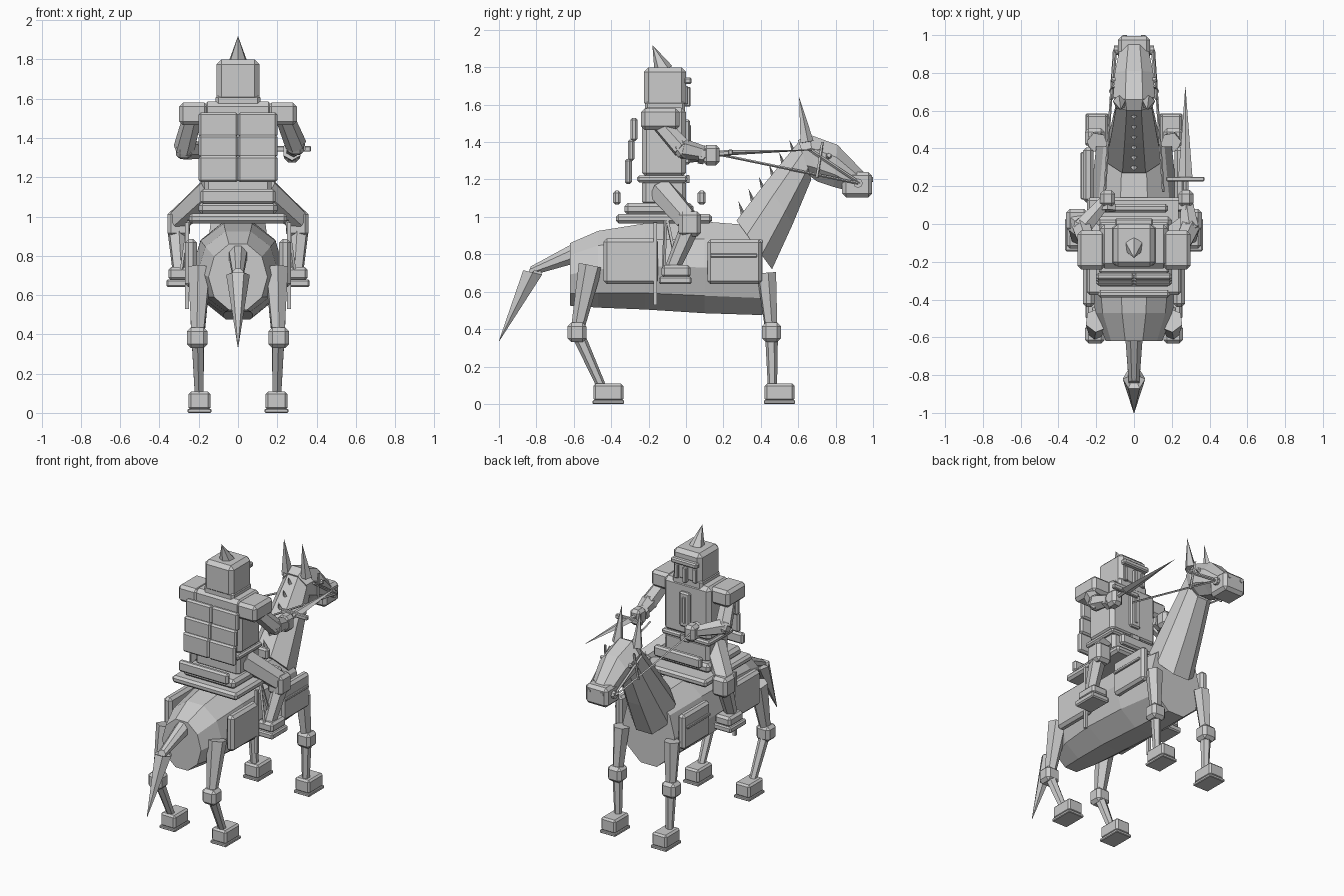
import bpy, bmesh, math
from mathutils import Vector, Matrix

grey = bpy.data.materials.new("light_grey")
grey.diffuse_color = (0.6, 0.6, 0.6, 1)


def finish(name, bm):
    bmesh.ops.recalc_face_normals(bm, faces=bm.faces)
    me = bpy.data.meshes.new(name)
    bm.to_mesh(me)
    bm.free()
    me.materials.append(grey)
    ob = bpy.data.objects.new(name, me)
    bpy.context.collection.objects.link(ob)
    return ob


def box(name, x, y, z, bevel=0.015, tilt=0.0):
    """Chamfered box from (min, max) pairs, optionally tilted about x."""
    c = Vector((sum(x) / 2, sum(y) / 2, sum(z) / 2))
    d = (abs(x[1] - x[0]), abs(y[1] - y[0]), abs(z[1] - z[0]))
    bm = bmesh.new()
    bmesh.ops.create_cube(bm, size=1, matrix=Matrix.Diagonal((*d, 1)))
    if bevel:
        bmesh.ops.bevel(bm, geom=bm.edges[:], offset=min(bevel, min(d) * 0.3),
                        segments=1, affect='EDGES')
    bm.transform(Matrix.Translation(c) @ Matrix.Rotation(tilt, 4, 'X'))
    return finish(name, bm)


def limb(name, a, b, r0, r1, n=6, flat=1.0):
    """Tapered prism or spike from a to b; flat squashes it across."""
    a, b = Vector(a), Vector(b)
    bm = bmesh.new()
    bmesh.ops.create_cone(bm, cap_ends=True, segments=n, radius1=r0, radius2=r1,
                          depth=(b - a).length)
    bmesh.ops.remove_doubles(bm, verts=bm.verts, dist=1e-5)
    q = (b - a).to_track_quat('Z', 'Y').to_matrix().to_4x4()
    bm.transform(Matrix.Translation((a + b) / 2) @ q @ Matrix.Diagonal((1, flat, 1, 1)))
    return finish(name, bm)


def loft(name, rings, n):
    """Rings are (top y, top z, bottom y, bottom z, half width)."""
    bm = bmesh.new()
    loops = []
    for ty, tz, by, bz, rx in rings:
        top, bot = Vector((0, ty, tz)), Vector((0, by, bz))
        mid, half = (top + bot) / 2, (top - bot) / 2 / math.cos(math.pi / n)
        loops.append([bm.verts.new(mid + half * math.cos(t) + Vector((rx * math.sin(t), 0, 0)))
                      for t in (2 * math.pi * (i + 0.5) / n for i in range(n))])
    for p, q in zip(loops, loops[1:]):
        for i in range(n):
            j = (i + 1) % n
            bm.faces.new((p[i], p[j], q[j], q[i]))
    bm.faces.new(loops[0])
    bm.faces.new(loops[-1])
    return finish(name, bm)


def span(s, a, b):
    return tuple(sorted((s * a, s * b)))


# Horse body, neck and head
loft("horse_body", [(-.62, .86, -.62, .525, .15), (-.47, .925, -.47, .515, .205),
                    (-.22, .965, -.22, .505, .235), (.1, .975, .1, .485, .235),
                    (.41, .95, .41, .475, .2)], 10)
loft("horse_neck", [(.27, .98, .46, .72, .16), (.43, 1.19, .57, .96, .13),
                    (.61, 1.41, .67, 1.2, .1)], 8)
loft("horse_head", [(.6, 1.41, .66, 1.22, .1), (.66, 1.44, .7, 1.19, .12),
                    (.81, 1.385, .79, 1.16, .11), (.95, 1.24, .9, 1.13, .08)], 8)
box("muzzle", (-.085, .085), (.835, .995), (1.105, 1.24), .02)

# Tail
loft("tail_base", [(-.6, .86, -.6, .75, .05), (-.83, .735, -.85, .68, .03)], 8)
loft("tail_tip", [(-.79, .75, -.82, .69, .02), (-.77, .69, -.87, .715, .06),
                  (-.998, .336, -1, .338, .002)], 6)

# Mane tufts
for i in range(6):
    t = i / 5.5
    y, z = .29 + .3 * t, 1.0 + .36 * t
    limb("mane_tuft", (0, y + .02, z), (0, y - .01, z + .085), .025, 0, 4, .6)

for s in (-1, 1):
    # Ears, eyes and nostrils
    limb("ear", (s * .075, .645, 1.4), (s * .07, .605, 1.64), .038, 0, 5)
    limb("eye", (s * .085, .76, 1.32), (s * .12, .765, 1.33), .022, .012, 6)
    limb("nostril", (s * .05, .99, 1.2), (s * .05, 1.0, 1.2), .014, .014, 6)
    # Bridle and reins
    limb("cheek_strap", (s * .12, .66, 1.36), (s * .098, .93, 1.18), .009, .009, 4)
    limb("brow_strap", (s * .125, .7, 1.21), (s * .11, .73, 1.4), .008, .008, 4)
    limb("bit_ring", (s * .08, .92, 1.18), (s * .105, .92, 1.18), .025, .025, 8)
    limb("rein", (s * .155, .17, 1.335), (s * .105, .92, 1.18), .007, .007, 4)

    # Horse legs: thigh, joint, shin, hoof and shoe
    for n, hip, knee, ankle, hoof, r in (
            ("front", (.43, .7), (.457, .385), (.462, .1), .5, .05),
            ("rear", (-.51, .74), (-.583, .385), (-.455, .1), -.415, .06)):
        limb(n + "_thigh", (s * .195, *hip), (s * .205, knee[0], knee[1]), r + .005, .034, 6)
        box(n + "_knee", span(s, .155, .26), (knee[0] - .05, knee[0] + .05), (.33, .435), .02)
        limb(n + "_shin", (s * .205, *knee), (s * .198, *ankle), .035, .025, 6)
        box(n + "_hoof", span(s, .14, .252), (hoof - .08, hoof + .08), (.015, .108), .012)
        box(n + "_shoe", span(s, .136, .256), (hoof - .084, hoof + .084), (0, .02), .004)

    # Flank armour
    box("rear_flank_plate", span(s, .21, .27), (-.44, -.15), (.64, .885), .022)
    box("front_flank_plate", span(s, .215, .27), (.115, .405), (.64, .88), .022)
    box("flank_ridge", span(s, .265, .282), (.13, .38), (.783, .803), .004)

    # Stirrup straps
    box("girth_strap", span(s, .25, .27), (-.175, -.155), (.53, .97), 0)
    limb("stirrup_front", (s * .25, -.1, .98), (s * .29, -.04, .7), .01, .01, 4)
    limb("stirrup_back", (s * .25, -.11, .98), (s * .29, -.12, .7), .01, .01, 4)

    # Rider legs
    limb("rider_thigh", (s * .13, -.13, 1.14), (s * .305, .01, .98), .075, .065, 6)
    box("rider_knee", span(s, .245, .36), (-.04, .08), (.895, 1.03), .02)
    limb("rider_shin", (s * .31, .015, .93), (s * .295, -.075, .72), .052, .04, 6)
    box("rider_boot", span(s, .235, .355), (-.13, .025), (.675, .742), .015)
    box("boot_sole", span(s, .23, .365), (-.145, .03), (.64, .68), .008)

    # Shoulder pads
    box("shoulder_pad", span(s, .15, .3), (-.24, -.035), (1.465, 1.58), .02)

# Arms: reach differs left and right
for side, sh, el, ha in (("left", (-.235, -.14, 1.5), (-.275, -.02, 1.345), (-.14, .135, 1.33)),
                         ("right", (.24, -.14, 1.5), (.295, -.02, 1.365), (.275, .135, 1.33))):
    limb(side + "_upper_arm", sh, el, .048, .055, 6)
    limb(side + "_forearm", el, ha, .055, .035, 6)
    box(side + "_elbow", (el[0] - .04, el[0] + .04), (el[1] - .045, el[1] + .045),
        (el[2] - .045, el[2] + .045), .02, .6)
    box(side + "_hand", (ha[0] - .04, ha[0] + .04), (.09, .18), (1.275, 1.385), .02)
    limb(side + "_cuff", (ha[0], .07, 1.335), (ha[0], .1, 1.33), .05, .05, 6)

# Sword
limb("sword_grip", (.275, .06, 1.33), (.275, .24, 1.343), .016, .016, 6)
box("sword_guard", (.17, .372), (.225, .25), (1.33, 1.36), .005)
limb("sword_blade", (.272, .24, 1.343), (.272, .735, 1.36), .038, 0, 4, .35)

# Saddle
box("saddle_blanket", (-.25, .25), (-.375, .14), (.965, 1.015), .015)
box("saddle_seat", (-.2, .2), (-.33, .04), (1.01, 1.075), .02)
box("cantle", (-.19, .19), (-.39, -.35), (1.065, 1.14), .012)
box("pommel", (-.18, .18), (.062, .105), (1.065, 1.14), .012)

# Rider torso
box("pelvis", (-.17, .17), (-.235, 0), (1.06, 1.2), .02)
box("belt", (-.185, .185), (-.262, .008), (1.185, 1.22), .01)
box("torso", (-.18, .18), (-.235, 0), (1.21, 1.585), .025)
box("collar", (-.115, .115), (-.22, -.005), (1.54, 1.62), .015)
box("chest_plate", (-.04, .04), (-.01, .022), (1.28, 1.52), .01)
box("chest_ridge", (-.012, .012), (.015, .028), (1.31, 1.49), .003)
box("buckle", (-.035, .035), (0, .02), (1.18, 1.225), .005)

# Layered back plates
for y, z in ((-.278, (1.405, 1.53)), (-.293, (1.3, 1.415)), (-.308, (1.175, 1.31))):
    for s in (-1, 1):
        box("back_plate", span(s, 0, .2), (y - .018, y + .018), z, .012)

# Helmet
box("helmet", (-.11, .11), (-.225, 0), (1.585, 1.8), .025)
box("visor", (-.1, .1), (-.01, .03), (1.71, 1.745), .008)
box("nose_guard", (-.014, .014), (-.01, .025), (1.59, 1.695), .005)
for s in (-1, 1):
    box("cheek_guard", span(s, .055, .085), (-.01, .012), (1.6, 1.7), .005)
limb("helmet_spike", (0, -.12, 1.785), (0, -.18, 1.92), .052, 0, 6)
